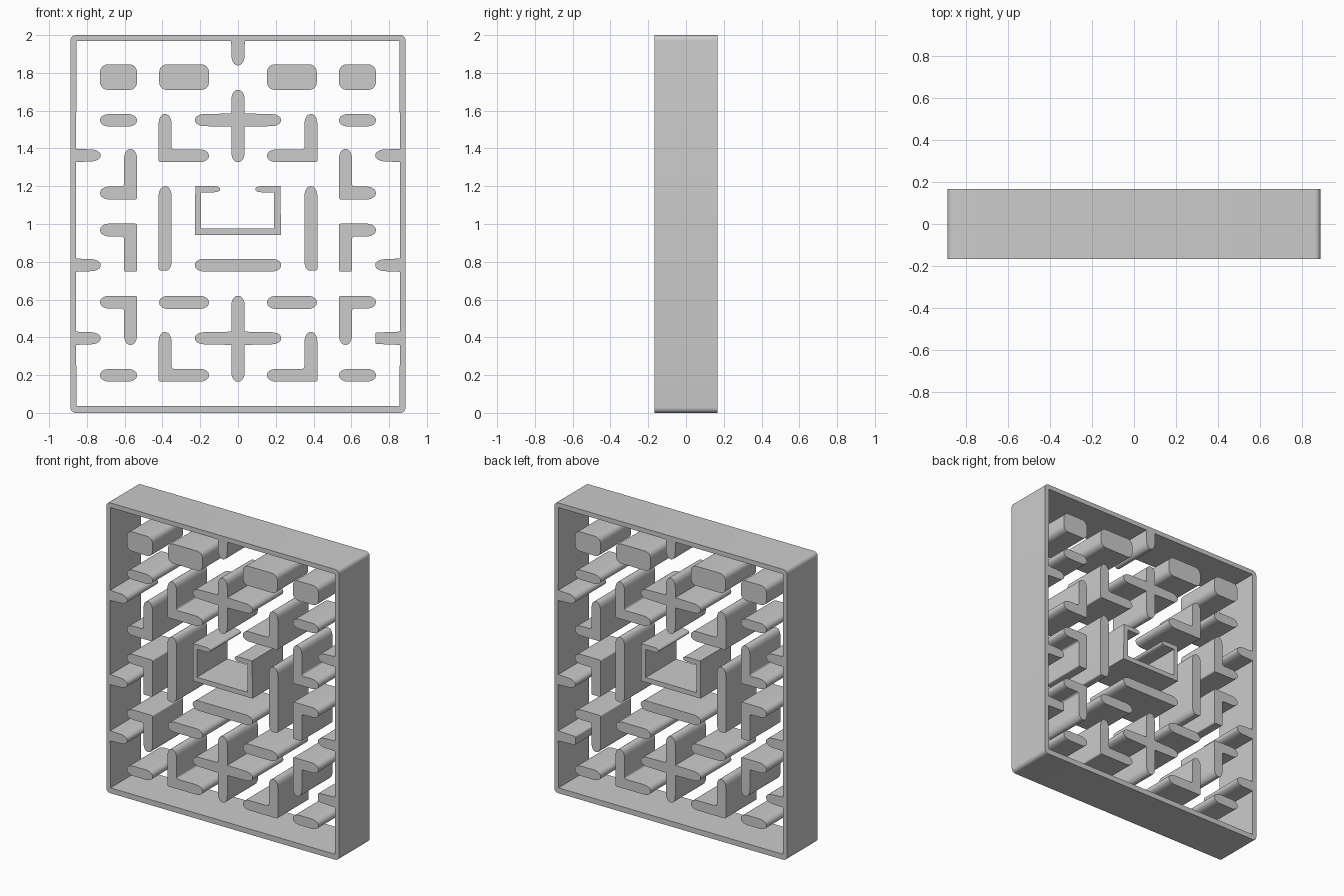
import bpy, bmesh
from math import sin, cos, pi
from mathutils import Vector, Matrix

if "Cube" in bpy.data.objects:
    bpy.data.objects.remove(bpy.data.objects["Cube"])

HALF = 0.167   # half the depth
R = 0.05       # usual rounding length of a bar end


def rounded(points):
    """Outline with elliptical corners; points are (x, z) or (x, z, cut)."""
    out, n = [], len(points)
    for i, p in enumerate(points):
        c = Vector(p[:2])
        cut = p[2] if len(p) > 2 else 0
        if not cut:
            out.append(c)
            continue
        ends = []
        for q in (points[i - 1], points[(i + 1) % n]):
            d = Vector(q[:2]) - c
            ends.append(c + d.normalized() * min(cut, 0.46 * d.length))
        a, b = ends
        m = a + b - c
        for k in range(7):
            t = k / 6 * pi / 2
            out.append(m + (a - m) * cos(t) + (b - m) * sin(t))
    return out


def slab(name, *outlines):
    """Fill the outlines (later ones are holes) and give them depth."""
    cu = bpy.data.curves.new(name, 'CURVE')
    cu.dimensions, cu.fill_mode, cu.extrude = '2D', 'BOTH', HALF
    for pts in outlines:
        sp = cu.splines.new('POLY')
        pts = rounded(pts)
        sp.points.add(len(pts) - 1)
        for v, p in zip(sp.points, pts):
            v.co = (p.x, p.y, 0, 1)
        sp.use_cyclic_u = True
    tmp = bpy.data.objects.new("outline", cu)
    bpy.context.collection.objects.link(tmp)
    bpy.context.view_layer.update()
    dg = bpy.context.evaluated_depsgraph_get()
    me = bpy.data.meshes.new_from_object(tmp.evaluated_get(dg))
    bpy.data.objects.remove(tmp)
    me.transform(Matrix.Rotation(pi / 2, 4, 'X'))
    bm = bmesh.new()
    bm.from_mesh(me)
    bmesh.ops.remove_doubles(bm, verts=bm.verts, dist=1e-5)
    bmesh.ops.recalc_face_normals(bm, faces=bm.faces)
    bm.to_mesh(me)
    bm.free()
    me.name = name
    bpy.context.collection.objects.link(bpy.data.objects.new(name, me))


def flip(pts):
    return [(-p[0], *p[1:]) for p in reversed(pts)]


def pair(name, pts):
    slab(name + "_left", pts)
    slab(name + "_right", flip(pts))


def bar(x0, x1, z0, z1, r=R):
    return [(x0, z0, r), (x1, z0, r), (x1, z1, r), (x0, z1, r)]


def ell(x, z, tip_x, tip_z, t=0.068, r=R):
    """L-shaped wall: outer corner (x, z), arms reaching tip_x and tip_z."""
    sx = t if tip_x > x else -t
    sz = t if tip_z > z else -t
    return [(x, z, 0.01), (tip_x, z, R), (tip_x, z + sz, R),
            (x + sx, z + sz, 0.015), (x + sx, tip_z, r), (x, tip_z, r)]


# outer frame with the stub walls growing inwards
def stub(z, r=R):
    return [(0.857, z - 0.035), (0.727, z - 0.03, r),
            (0.727, z + 0.03, r), (0.857, z + 0.035)]


top_stub = [(0.036, 1.968), (0.034, 1.84, R), (-0.034, 1.84, R), (-0.036, 1.968)]
right = [(0.855, 0.037)] + stub(0.395, 0.008) + stub(0.782) + stub(1.363) + [(0.855, 1.968)]
left = flip([(0.855, 0.037)] + stub(0.395) + stub(0.782) + stub(1.363) + [(0.855, 1.968)])
slab("frame", bar(-0.887, 0.887, 0, 2, 0.028), right + top_stub + left)

# straight walls in mirrored pairs
OUT, MID = (-0.73, -0.535), (-0.417, -0.154)
pair("top_block_outer", bar(*OUT, 1.71, 1.845, 0.04))
pair("top_block_inner", bar(*MID, 1.71, 1.845, 0.04))
pair("upper_short_wall", bar(*OUT, 1.516, 1.582))
pair("middle_short_wall", bar(*MID, 0.55, 0.62))
pair("bottom_short_wall", bar(*OUT, 0.165, 0.233))
pair("tall_wall", [(-0.42, 0.755, 0.01), (-0.352, 0.75, R),
                   (-0.352, 1.2, R), (-0.42, 1.2, R)])

# L-shaped walls
pair("upper_inner_corner", ell(-0.42, 1.327, -0.154, 1.582))
pair("upper_outer_corner", ell(-0.535, 1.13, -0.73, 1.397))
pair("middle_outer_corner", ell(-0.535, 1.002, -0.73, 0.748, r=0.008))
pair("lower_outer_corner", ell(-0.535, 0.62, -0.73, 0.36))
pair("lower_inner_corner", ell(-0.42, 0.165, -0.154, 0.428))


# crosses and the centre bar
def cross(z0, z, z1, w=0.228, t=0.035):
    half = [(t, z0, R), (t, z - t), (w, z - 0.031, R),
            (w, z + 0.031, R), (t, z + t), (t, z1, R)]
    return half + flip(half)


slab("upper_cross", cross(1.328, 1.55, 1.71))
slab("lower_cross", cross(0.165, 0.395, 0.62))
slab("centre_bar", bar(-0.228, 0.228, 0.748, 0.816))

# open-topped centre box
slab("centre_box", [(-0.228, 0.942), (0.228, 0.942), (0.224, 1.2),
                    (0.092, 1.2, 0.03), (0.092, 1.168, 0.03), (0.19, 1.168),
                    (0.19, 0.975), (-0.197, 0.975), (-0.197, 1.168),
                    (-0.095, 1.168, 0.03), (-0.095, 1.2, 0.03), (-0.226, 1.2)])

# smooth the rounded ends, keep the rims crisp
objs = list(bpy.context.collection.objects)
for o in objs:
    o.select_set(True)
bpy.context.view_layer.objects.active = objs[0]
bpy.ops.object.shade_smooth_by_angle(angle=pi / 6)
